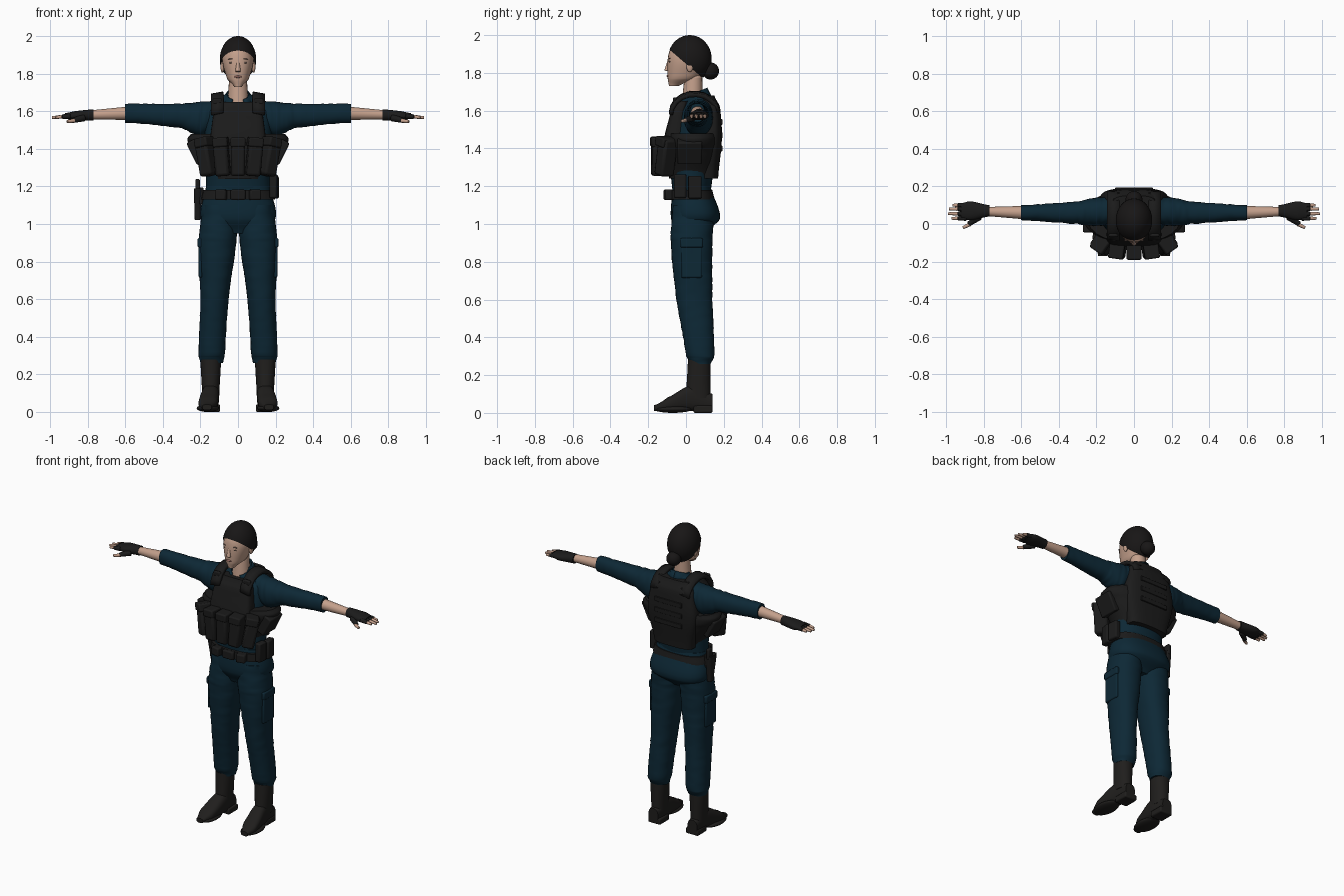
import bpy, bmesh, math
from mathutils import Vector, Matrix, noise

cube = bpy.data.objects.get("Cube")
if cube:
    bpy.data.objects.remove(cube)


def material(name, *colour):
    mat = bpy.data.materials.new(name)
    mat.use_nodes = True
    mat.diffuse_color = (*colour, 1)
    shader = mat.node_tree.nodes["Principled BSDF"]
    shader.inputs["Base Color"].default_value = (*colour, 1)
    shader.inputs["Roughness"].default_value = .8
    return mat


navy = material("navy cloth", .004, .021, .036)
black = material("black webbing", .011, .011, .011)
leather = material("boot leather", .014, .013, .012)
hair_colour = material("dark hair", .009, .008, .008)
skin = material("skin", .55, .35, .26)
lip_colour = material("lips", .36, .17, .14)
eye_colour = material("eyes", .16, .11, .09)
parts = []


def finish(name, bm, mat, mirror=False, bevel=0, thickness=0):
    bmesh.ops.recalc_face_normals(bm, faces=bm.faces[:])
    mesh = bpy.data.meshes.new(name)
    bm.to_mesh(mesh)
    bm.free()
    mesh.materials.append(mat)
    part = bpy.data.objects.new(name, mesh)
    bpy.context.collection.objects.link(part)
    if thickness:
        solid = part.modifiers.new("Thickness", "SOLIDIFY")
        solid.thickness, solid.offset = thickness, 0
    if bevel:
        rounding = part.modifiers.new("Bevel", "BEVEL")
        rounding.width, rounding.segments = bevel, 2
    if mirror:
        part.modifiers.new("Mirror", "MIRROR")
    parts.append(part)


def smooth_rows(rows, steps):
    """Fill in a smooth curve between neighbouring cross-sections."""
    last = len(rows) - 1
    for i in range(last):
        before, start, end, after = (Vector(rows[min(max(k, 0), last)]) for k in range(i - 1, i + 3))
        for step in range(steps):
            t = step / steps
            curve = start + (end - before) * t / 2
            curve += (before * 2 - start * 5 + end * 4 - after) * t * t / 2
            curve += (start * 3 - before - end * 3 + after) * t ** 3 / 2
            curve[0] = start[0] + (end[0] - start[0]) * t
            yield curve
    yield Vector(rows[-1])


def loft(name, axis, rows, mat, mirror=False, power=2.2, fold=0, steps=6, sides=28):
    """Rows hold the position on the axis, then low and high on each other axis."""
    bm = bmesh.new()
    loops = []
    rows = [Vector(row).freeze() for row in rows]
    for position, low_a, high_a, low_b, high_b in smooth_rows(rows, steps):
        loop = []
        for k in range(sides):
            angle = math.tau * k / sides
            c, s = math.cos(angle), math.sin(angle)
            crease = 1 + fold * noise.noise(Vector((position * 45, c, s + position * 9)))
            u = math.copysign(abs(c) ** (2 / power), c) * crease
            v = math.copysign(abs(s) ** (2 / power), s) * crease
            point = [(low_a + high_a + u * (high_a - low_a)) / 2,
                     (low_b + high_b + v * (high_b - low_b)) / 2]
            point.insert("xyz".index(axis), position)
            loop.append(bm.verts.new(point))
        loops.append(loop)
    for lower, upper in zip(loops, loops[1:]):
        for k in range(sides):
            j = (k + 1) % sides
            bm.faces.new((lower[k], lower[j], upper[j], upper[k]))
    bm.faces.new(loops[0])
    bm.faces.new(loops[-1])
    finish(name, bm, mat, mirror)


def body(name, rows, mat, power=2.2):
    """Upright symmetric loft; rows hold height, half width, front and back."""
    loft(name, "z", [(z, -half, half, front, back) for z, half, front, back in rows], mat, power=power)


def box(name, center, size, mat, mirror=False, yaw=0, roll=0, bevel=.008):
    bm = bmesh.new()
    turn = Matrix.Rotation(math.radians(yaw), 4, "Z") @ Matrix.Rotation(math.radians(roll), 4, "Y")
    matrix = Matrix.Translation(center) @ turn @ Matrix.Diagonal((*size, 1))
    bmesh.ops.create_cube(bm, size=1, matrix=matrix)
    finish(name, bm, mat, mirror, bevel)


def ball(name, center, radii, mat, mirror=False, cut=None):
    bm = bmesh.new()
    matrix = Matrix.Translation(center) @ Matrix.Diagonal((*radii, 1))
    bmesh.ops.create_uvsphere(bm, u_segments=32, v_segments=20, radius=1, matrix=matrix)
    if cut:
        geometry = bm.verts[:] + bm.edges[:] + bm.faces[:]
        bmesh.ops.bisect_plane(bm, geom=geometry, plane_co=cut[0], plane_no=cut[1], clear_inner=True)
    finish(name, bm, mat, mirror)


def limb(name, start, end, start_radius, end_radius, mat):
    """Tapered round part, mirrored when it lies off the centre line."""
    start, end = Vector(start), Vector(end)
    along = end - start
    bm = bmesh.new()
    turn = along.to_track_quat("Z", "Y").to_matrix().to_4x4()
    matrix = Matrix.Translation((start + end) / 2) @ turn
    bmesh.ops.create_cone(bm, cap_ends=True, segments=20, radius1=start_radius,
                          radius2=end_radius, depth=along.length, matrix=matrix)
    finish(name, bm, mat, start.x > 0, end_radius / 3)


def strip(name, lower, upper, mat, thickness):
    bm = bmesh.new()
    a, b = ([bm.verts.new(point) for point in edge] for edge in (lower, upper))
    for i in range(len(a) - 1):
        bm.faces.new((a[i], a[i + 1], b[i + 1], b[i]))
    finish(name, bm, mat, True, thickness=thickness)


# Trousers
loft("trouser_legs", "z", [
    (.26, .08, .2, .02, .13), (.3, .07, .21, 0, .15), (.6, .05, .2, -.05, .14),
    (.9, .01, .21, -.08, .14), (1.1, 0, .19, -.07, .15)], navy, True, fold=.04, steps=14)
body("trouser_hips", [(.95, .09, -.04, .1), (1.03, .2, -.08, .18), (1.2, .17, -.07, .13)], navy, power=2.5)
box("cargo_pockets", (.2, .03, .81), (.02, .11, .19), navy, True)
box("cargo_pocket_flaps", (.2, .03, .9), (.03, .12, .05), navy, True)

# Boots
loft("boot_shafts", "z", [(.08, .1, .19, 0, .13), (.28, .09, .2, .01, .13)], leather, True)
loft("boot_feet", "y", [
    (-.17, .14, .19, .01, .04), (-.1, .11, .21, .01, .08),
    (.04, .1, .19, .01, .15), (.14, .11, .18, .01, .1)], leather, True, power=2.6)
ball("boot_soles", (.16, -.07, .02), (.06, .1, .02), leather, True)
box("boot_heels", (.14, .09, .02), (.09, .1, .04), leather, True)

# Shirt
body("shirt_body", [
    (1.15, .17, -.07, .13), (1.4, .17, -.09, .16), (1.6, .18, -.04, .16),
    (1.66, .11, 0, .14), (1.7, .06, .02, .11)], navy)
loft("shirt_sleeves", "x", [
    (.1, 0, .14, 1.5, 1.66), (.2, -.01, .14, 1.47, 1.65), (.3, 0, .12, 1.51, 1.64),
    (.6, .02, .1, 1.54, 1.64)], navy, True, fold=.06, steps=14)
collar = [(math.sin(a / 3), math.cos(a / 3)) for a in range(9)]
strip("collar", [(.085 * s, .05 + .09 * c, 1.64 + .02 * c) for s, c in collar],
      [(.06 * s, .04 + .07 * c, 1.69 + .03 * c) for s, c in collar], navy, .008)

# Forearms and hands
limb("forearms", (.56, .06, 1.59), (.8, .067, 1.58), .037, .023, skin)
loft("gloves", "x", [
    (.77, .04, .1, 1.55, 1.61), (.87, .02, .12, 1.55, 1.6), (.92, .03, .11, 1.56, 1.59)], black, True)
for label, y, reach in (("index", .03, .97), ("middle", .055, .99), ("ring", .08, .985), ("little", .1, .965)):
    knuckle, joint, tip = (.89, y, 1.574), (.937, y, 1.571), (reach, y, 1.566)
    limb(f"glove_{label}_fingers", knuckle, joint, .013, .012, black)
    limb(f"{label}_fingertips", joint, tip, .01, .007, skin)
limb("glove_thumbs", (.82, .04, 1.565), (.88, 0, 1.55), .019, .013, black)
limb("thumb_tips", (.87, 0, 1.55), (.91, -.02, 1.545), .011, .008, skin)

# Head and neck
limb("neck", (0, .03, 1.58), (0, .04, 1.79), .06, .046, skin)
body("head", [
    (1.73, .02, -.09, -.04), (1.77, .057, -.097, .06), (1.87, .084, -.097, .125),
    (1.93, .07, -.08, .11), (1.98, .03, -.02, .05)], skin)
limb("nose", (0, -.1, 1.81), (0, -.09, 1.87), .015, .006, skin)
ball("eyes", (.033, -.086, 1.858), (.014, .005, .005), eye_colour, True)
ball("eyebrows", (.034, -.086, 1.877), (.019, .005, .003), eye_colour, True)
ball("mouth", (0, -.097, 1.783), (.021, .006, .006), lip_colour)
ball("ears", (.083, .02, 1.835), (.01, .018, .03), skin, True)
ball("hair", (0, .02, 1.875), (.097, .116, .125), hair_colour, cut=((0, -.09, 1.925), (0, .85, 1)))
ball("hair_bun", (0, .13, 1.81), (.045, .045, .045), hair_colour)

# Vest
body("vest_waist", [
    (1.24, .15, -.09, .16), (1.4, .24, -.1, .18), (1.45, .27, -.1, .18), (1.48, .25, -.1, .18)], black)
body("vest_front_panel", [(1.43, .15, -.12, 0), (1.6, .13, -.08, 0), (1.65, .11, -.05, .01)], black, power=4)
body("vest_back_panel", [
    (1.24, .14, .06, .17), (1.45, .18, .07, .19), (1.62, .15, .08, .18), (1.68, .11, .08, .15)],
    black, power=3)
for row in range(3):
    box(f"back_webbing_{row + 1}", (0, .187, 1.4 + row * .07), (.2, .012, .03), black, bevel=.003)
arch = [(.045 - .125 * math.cos(a / 3), 1.59 + .105 * math.sin(a / 3)) for a in range(10)]
strip("shoulder_straps", [(.077, y, z) for y, z in arch], [(.142, y, z - .012) for y, z in arch], black, .022)
box("strap_buckles", (.11, -.06, 1.65), (.05, .02, .04), black, True)

# Vest pouches
for label, x, y, yaw, roll in (("centre", 0, -.143, 0, 0), ("inner", .087, -.138, 8, 5),
                               ("outer", .168, -.105, 35, 12)):
    box(f"{label}_pouch", (x, y, 1.355), (.076, .085, .2), black, x > 0, yaw, roll, .014)
    box(f"{label}_pouch_flap", (x * 1.05, y, 1.435), (.08, .095, .05), black, x > 0, yaw, roll)
box("side_pouches", (.22, .02, 1.385), (.06, .13, .13), black, True, roll=26)

# Belt and gear
body("belt", [(1.13, .197, -.09, .15), (1.18, .187, -.09, .14)], black, power=2.5)
box("belt_buckle", (0, -.1, 1.155), (.08, .025, .055), black)
box("belt_front_pouches", (.09, -.09, 1.155), (.06, .05, .055), black, True, yaw=12)
box("left_belt_pouch_front", (.19, -.03, 1.2), (.04, .065, .125), black, yaw=-8)
box("left_belt_pouch_back", (.195, .047, 1.195), (.04, .07, .12), black, yaw=5)
loft("holster", "z", [(1.02, -.23, -.2, .03, .07), (1.19, -.235, -.195, 0, .08)], black, power=4)
box("holster_hanger", (-.195, .04, 1.15), (.025, .06, .09), black)
box("sidearm_grip", (-.215, .06, 1.205), (.024, .045, .07), black)

# Smooth shading with sharp edges kept
bpy.ops.object.select_all(action="DESELECT")
for part in parts:
    part.select_set(True)
bpy.context.view_layer.objects.active = parts[0]
bpy.ops.object.shade_smooth_by_angle(angle=math.radians(40))
